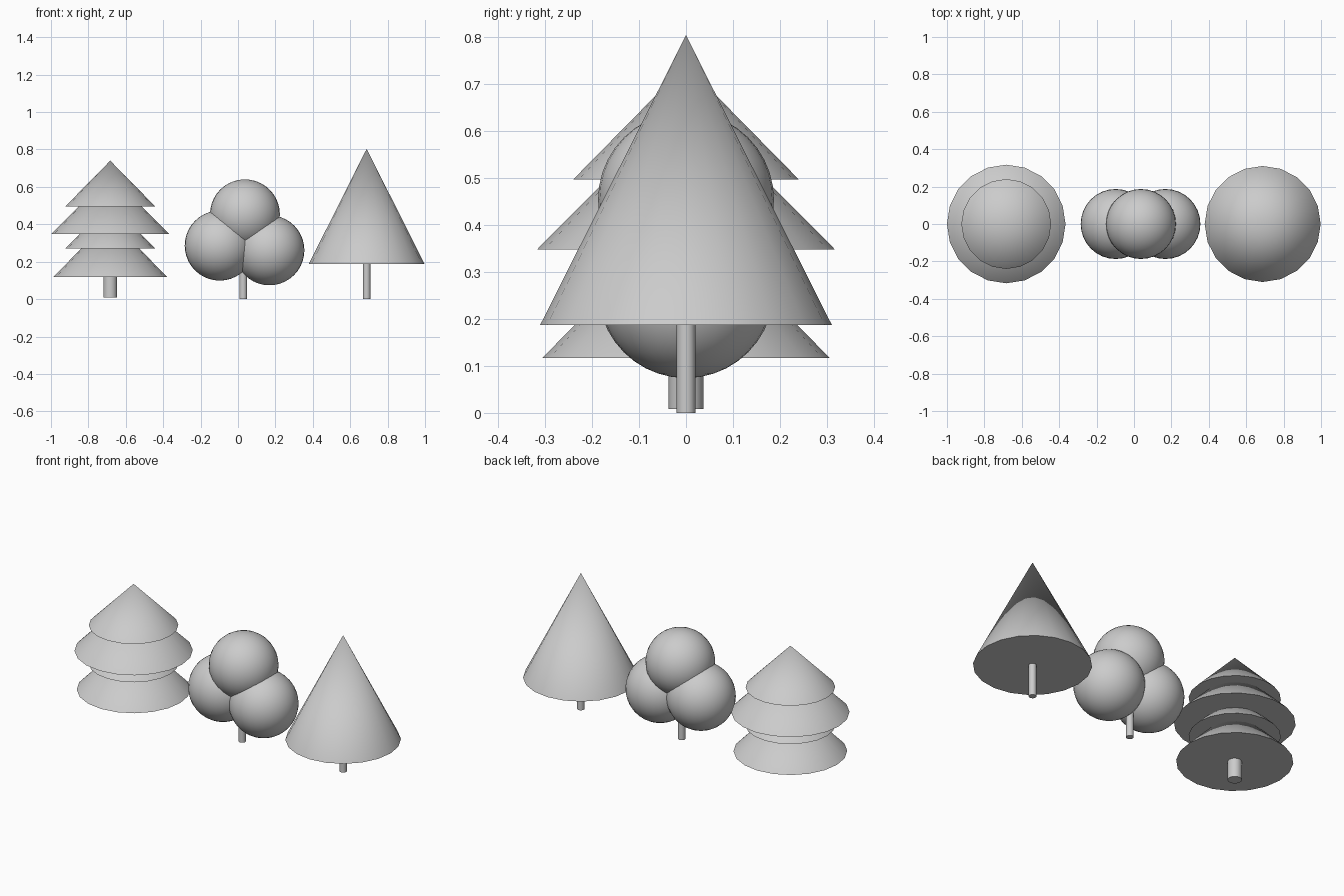
import bpy
import math

cube = bpy.data.objects.get("Cube")
if cube:
    bpy.data.objects.remove(cube, do_unlink=True)

grey = bpy.data.materials.new("plain_grey")
grey.use_nodes = True
colour = (0.6, 0.6, 0.6, 1)
grey.diffuse_color = colour
grey.node_tree.nodes["Principled BSDF"].inputs["Base Color"].default_value = colour


def finish(name):
    ob = bpy.context.object
    ob.name = name
    ob.data.materials.append(grey)
    bpy.ops.object.shade_smooth_by_angle(angle=math.radians(40))
    return ob


def cone(name, x, base, tip, radius):
    bpy.ops.mesh.primitive_cone_add(vertices=20, radius1=radius, radius2=0,
                                    depth=tip - base, location=(x, 0, (base + tip) / 2))
    finish(name)


def trunk(name, x, bottom, top, radius):
    bpy.ops.mesh.primitive_cylinder_add(vertices=20, radius=radius, depth=top - bottom,
                                        location=(x, 0, (bottom + top) / 2))
    finish(name)


def ball(name, x, z, radius=0.187):
    bpy.ops.mesh.primitive_uv_sphere_add(segments=32, ring_count=20, radius=radius,
                                         location=(x, 0, z))
    finish(name)


# Tiered fir: four stacked cones on a stout trunk
trunk("fir_trunk", -0.683, 0.008, 0.13, 0.037)
tiers = [("lowest", 0.117, 0.43, 0.305), ("lower", 0.27, 0.515, 0.24),
         ("upper", 0.347, 0.665, 0.317), ("top", 0.496, 0.74, 0.24)]
for label, base, tip, radius in tiers:
    cone("fir_" + label + "_tier", -0.683, base, tip, radius)

# Round tree: three merged balls of leaves
trunk("round_tree_trunk", 0.028, 0, 0.3, 0.02)
ball("top_foliage", 0.037, 0.453)
ball("right_foliage", -0.098, 0.286)
ball("left_foliage", 0.168, 0.261)

# Plain conical tree
trunk("cone_tree_trunk", 0.688, 0, 0.2, 0.02)
cone("cone_tree_foliage", 0.688, 0.187, 0.803, 0.31)
